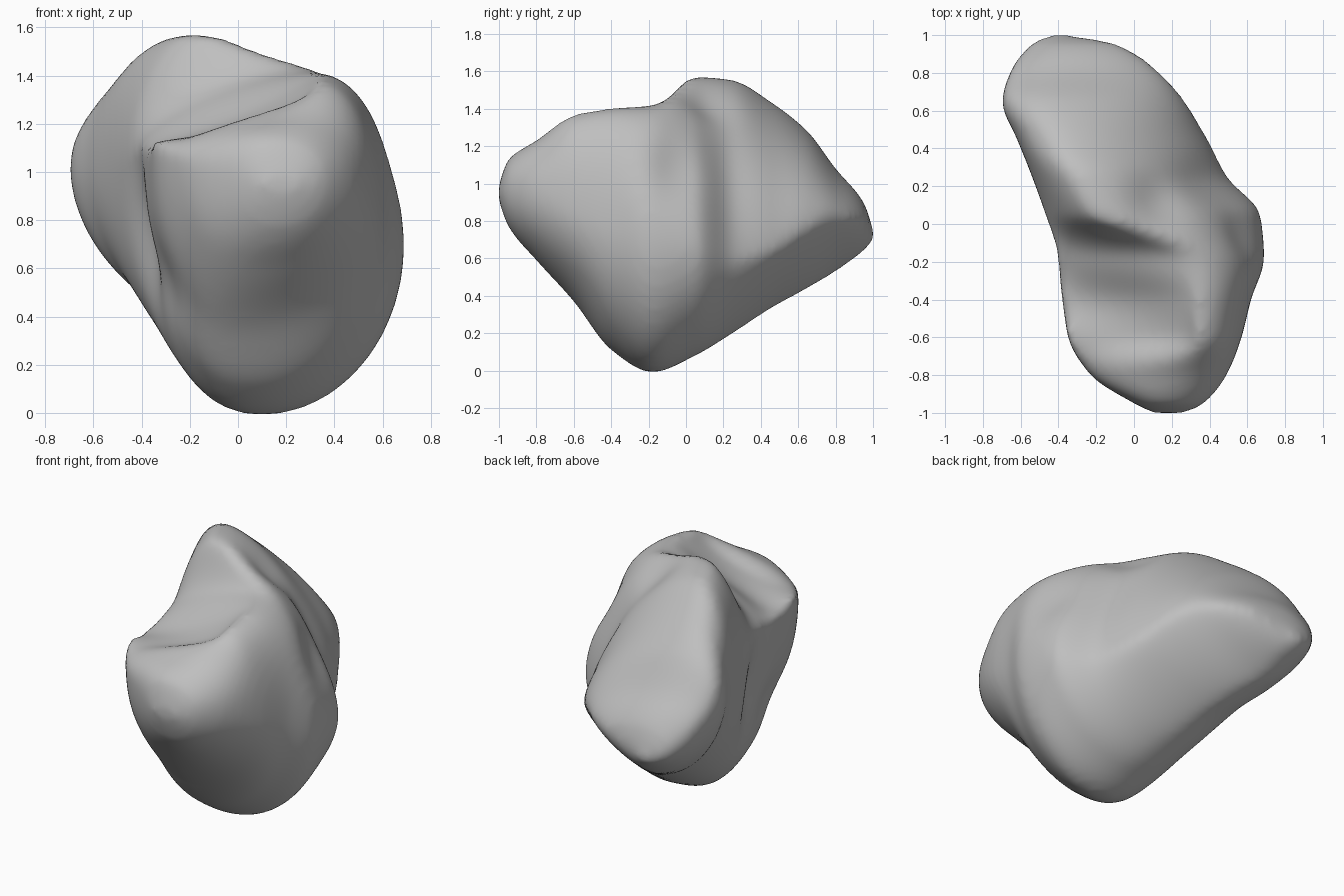
import bpy
import bmesh
from math import cos, sin, pi, exp
from mathutils import Vector

default_cube = bpy.data.objects.get("Cube")
if default_cube:
    bpy.data.objects.remove(default_cube, do_unlink=True)

# Stations along the boulder: y, then left, top, right and bottom extremes as
# (x, z) pairs, then the fullness of the upper left quarter
STATIONS = [
    (-1, .10, .95, .18, 1.0, .27, .95, .18, .90, 2),
    (-.95, 0, .98, .16, 1.13, .37, .96, .17, .77, 2.2),
    (-.8, -.23, 1.06, .24, 1.23, .49, .94, .1, .59, 1.6),
    (-.6, -.35, 1.13, .33, 1.37, .57, .86, .02, .37, .68),
    (-.4, -.38, 1.1, .33, 1.405, .62, .78, .05, .11, .85),
    (-.18, -.41, 1.1, .28, 1.42, .69, .7, .1, -.01, 1.4),
    (.05, -.47, 1.03, -.18, 1.575, .67, .66, .08, .08, 1.65),
    (.25, -.54, 1.0, -.27, 1.555, .5, .6, 0, .2, 2),
    (.45, -.62, 1.02, -.36, 1.44, .39, .64, -.1, .33, 2.2),
    (.65, -.7, 1.02, -.42, 1.28, .27, .76, -.2, .44, 2.2),
    (.8, -.66, .93, -.42, 1.08, .14, .82, -.3, .53, 2),
    (.95, -.55, .78, -.36, .9, -.08, .8, -.34, .64, 2),
    (1, -.45, .73, -.4, .76, -.34, .73, -.39, .69, 2),
]

# Shallow hollows: centre, spread along each axis, push vector
DENTS = [
    ((.38, .2, 1.05), (.25, .14, .4), (-.035, 0, -.02)),
    ((.15, .12, 1.5), (.15, .15, .2), (-.01, 0, -.06)),
    ((.55, -.08, 1.05), (.15, .15, .18), (-.045, 0, -.01)),
    ((-.42, -.12, .72), (.2, .12, .25), (.07, 0, 0)),
    ((-.3, -.4, .55), (.15, .18, .18), (.05, .02, 0)),
]

STEPS = 10
QUARTER = 18


def slopes(column):
    """Monotone slopes so the outline never overshoots its stations."""
    ys = [s[0] for s in STATIONS]
    vs = [s[column] for s in STATIONS]
    chords = [(vs[i + 1] - vs[i]) / (ys[i + 1] - ys[i]) for i in range(len(ys) - 1)]
    inner = [2 * a * b / (a + b) if a * b > 0 else 0 for a, b in zip(chords, chords[1:])]
    return [chords[0]] + inner + [chords[-1]]


SLOPES = [slopes(c) for c in range(len(STATIONS[0]))]


def station(i, t):
    """Interpolated station between station i and the next one."""
    a, b = STATIONS[i], STATIONS[i + 1]
    h = b[0] - a[0]
    result = [a[0] + h * t]
    for c in range(1, len(a)):
        m, n = SLOPES[c][i] * h, SLOPES[c][i + 1] * h
        d = b[c] - a[c]
        result.append(a[c] + t * (m + t * (3 * d - 2 * m - n + t * (m + n - 2 * d))))
    return result


def ring(values):
    """Closed cross-section made of four superelliptic quarters."""
    y, xl, zl, xt, zt, xr, zr, xb, zb, fullness = values
    side_l, top, side_r, low = (xl, zl), (xt, zt), (xr, zr), (xb, zb)
    # The quarters flatten towards the back
    upper_right = 2.2 - min(max(y + 0.4, 0), 0.5)
    lower_right = 2 - min(max(y + 0.15, 0), 0.65)
    lower_left = 2.3 - min(max(y, 0), 0.5)
    quarters = [
        (side_r, top, upper_right, False), (side_l, top, fullness, True),
        (side_l, low, lower_left, False), (side_r, low, lower_right, True),
    ]
    points = []
    for side, cap, power, reverse in quarters:
        for k in range(QUARTER):
            angle = pi / 2 * k / QUARTER
            if reverse:
                angle = pi / 2 - angle
            u = max(cos(angle), 0) ** (2 / power)
            v = max(sin(angle), 0) ** (2 / power)
            x = cap[0] + (side[0] - cap[0]) * u
            z = side[1] + (cap[1] - side[1]) * v
            points.append(dented(Vector((x, y, z))))
    return points


def dented(point):
    moved = point.copy()
    for centre, spread, push in DENTS:
        distance = sum(((p - c) / s) ** 2 for p, c, s in zip(point, centre, spread))
        moved += Vector(push) * exp(-distance)
    return moved


# Skin the cross-sections
bm = bmesh.new()
samples = [station(i, k / STEPS) for i in range(len(STATIONS) - 1) for k in range(STEPS)]
samples.append(list(STATIONS[-1]))
rings = [[bm.verts.new(p) for p in ring(s)] for s in samples]
for near, far in zip(rings, rings[1:]):
    for k in range(len(near)):
        j = (k + 1) % len(near)
        bm.faces.new((near[k], near[j], far[j], far[k]))
bm.faces.new(rings[0])
bm.faces.new(rings[-1])
bmesh.ops.recalc_face_normals(bm, faces=bm.faces)
for face in bm.faces:
    face.smooth = True

mesh = bpy.data.meshes.new("boulder")
bm.to_mesh(mesh)
bm.free()
boulder = bpy.data.objects.new("boulder", mesh)
bpy.context.collection.objects.link(boulder)

# Even out the surface and soften the ridges
remesh = boulder.modifiers.new("even_surface", "REMESH")
remesh.mode = "VOXEL"
remesh.voxel_size = 0.025
remesh.use_smooth_shade = True
soften = boulder.modifiers.new("soften", "SMOOTH")
soften.factor = 0.5
soften.iterations = 12

# Plain grey stone
stone = bpy.data.materials.new("grey_stone")
stone.use_nodes = True
colour = (0.52, 0.52, 0.52, 1)
stone.diffuse_color = colour
stone.node_tree.nodes["Principled BSDF"].inputs["Base Color"].default_value = colour
mesh.materials.append(stone)
